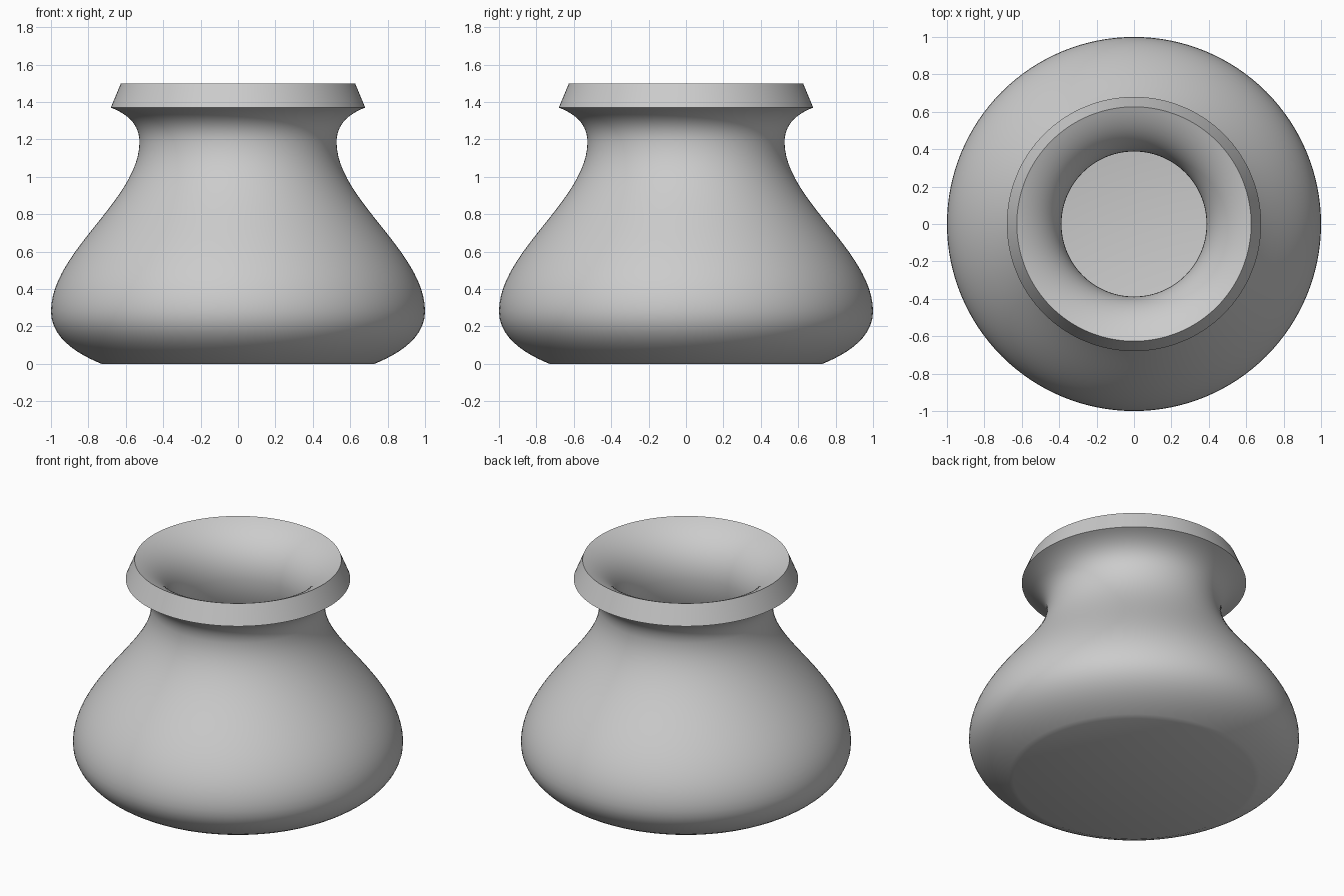
import bpy
import bmesh
import math
from mathutils import Vector, geometry

cube = bpy.data.objects.get("Cube")
if cube:
    bpy.data.objects.remove(cube, do_unlink=True)

# Plain grey clay
clay = bpy.data.materials.new("grey_clay")
clay.use_nodes = True
grey = (0.6, 0.6, 0.6, 1)
clay.diffuse_color = grey
clay.node_tree.nodes["Principled BSDF"].inputs["Base Color"].default_value = grey

# Outer profile as (radius, height) Bezier spans: foot, belly, neck and flared lip
spans = [
    [(0.73, 0), (0.84, 0.045), (1, 0.13), (1, 0.28)],
    [(1, 0.28), (1, 0.60), (0.527, 0.88), (0.527, 1.185)],
    [(0.527, 1.185), (0.527, 1.28), (0.59, 1.335), (0.68, 1.37)],
]
profile = [Vector((0, 0, 0))]
for span, steps in zip(spans, (12, 24, 14)):
    points = [Vector((r, 0, z)) for r, z in span]
    curve = geometry.interpolate_bezier(*points, steps)
    profile += curve if len(profile) == 1 else curve[1:]

# Spin the profile into the pot's outer skin
bm = bmesh.new()
verts = [bm.verts.new(p) for p in profile]
edges = [bm.edges.new(pair) for pair in zip(verts, verts[1:])]
bmesh.ops.spin(bm, geom=verts + edges, cent=(0, 0, 0), axis=(0, 0, 1),
               angle=math.tau, steps=128, use_merge=True)
bmesh.ops.remove_doubles(bm, verts=bm.verts, dist=0.0001)
bmesh.ops.recalc_face_normals(bm, faces=bm.faces)
bm.normal_update()
# The foot must face down so that the wall thickens inward
foot = min(bm.faces, key=lambda f: f.calc_center_median().z)
if foot.normal.z > 0:
    bmesh.ops.reverse_faces(bm, faces=bm.faces)

mesh = bpy.data.meshes.new("pot")
bm.to_mesh(mesh)
bm.free()
mesh.materials.append(clay)
pot = bpy.data.objects.new("pot", mesh)
bpy.context.collection.objects.link(pot)

# Hollow wall, which also forms the slanted rim band
wall = pot.modifiers.new("wall", 'SOLIDIFY')
wall.thickness = 0.139
wall.offset = -1
wall.use_even_offset = True

bpy.context.view_layer.objects.active = pot
pot.select_set(True)
bpy.ops.object.modifier_apply(modifier=wall.name)
bpy.ops.object.shade_smooth_by_angle(angle=math.radians(35))
